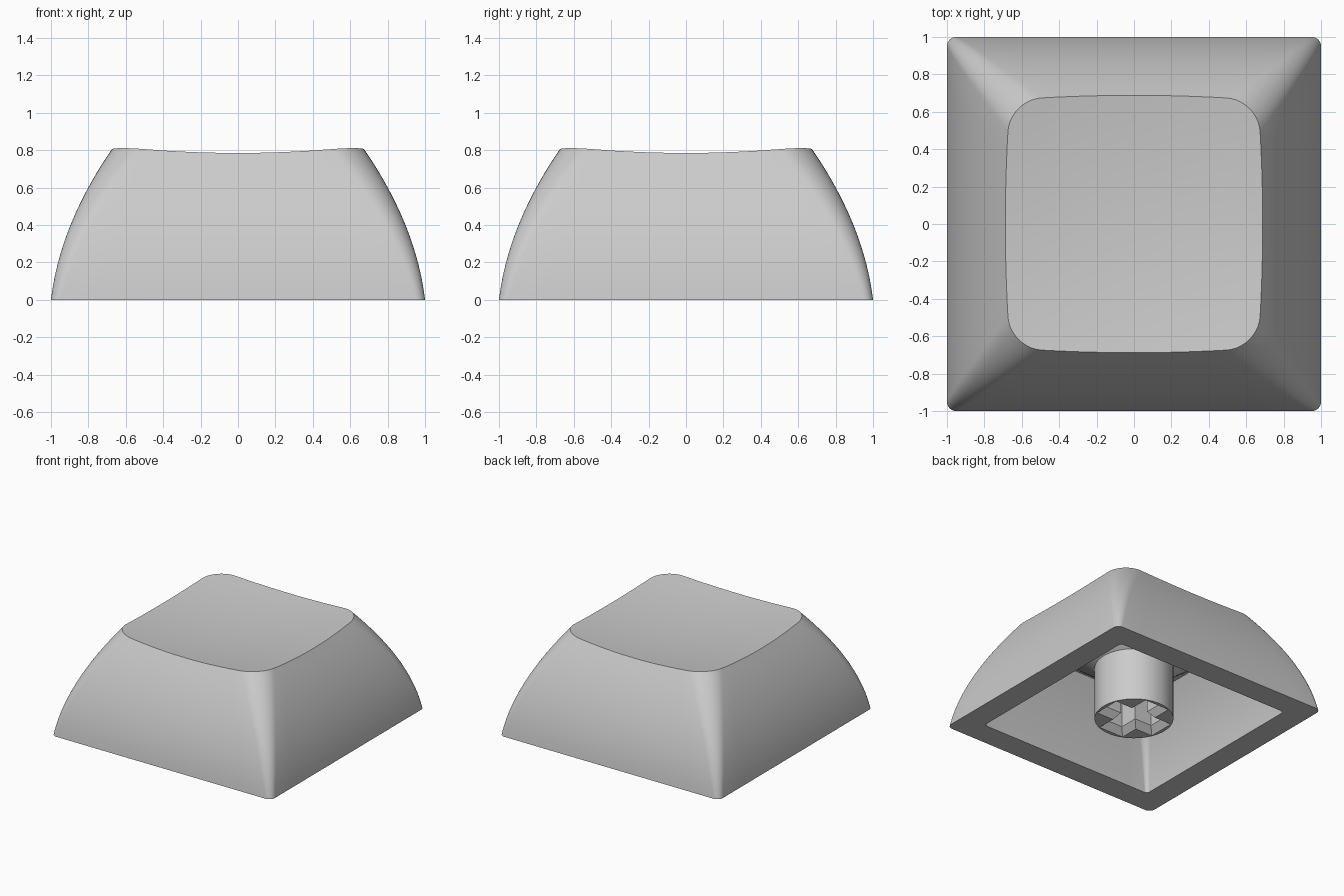
import bpy, bmesh
from math import cos, sin, pi
from mathutils import Vector

cube = bpy.data.objects.get("Cube")
if cube:
    bpy.data.objects.remove(cube, do_unlink=True)

gray = bpy.data.materials.new("light_gray_plastic")
gray.use_nodes = True
gray.diffuse_color = (0.6, 0.6, 0.6, 1)
gray.node_tree.nodes["Principled BSDF"].inputs["Base Color"].default_value = (0.6, 0.6, 0.6, 1)


def make_object(name, rings):
    """Closed solid lofted through rings of equal point count."""
    bm = bmesh.new()
    loops = [[bm.verts.new(p) for p in ring] for ring in rings]
    n = len(loops[0])
    for a, b in zip(loops, loops[1:]):
        for i in range(n):
            j = (i + 1) % n
            bm.faces.new((a[i], a[j], b[j], b[i]))
    bm.faces.new(loops[0])
    bm.faces.new(loops[-1])
    bmesh.ops.recalc_face_normals(bm, faces=bm.faces)
    mesh = bpy.data.meshes.new(name)
    bm.to_mesh(mesh)
    bm.free()
    mesh.materials.append(gray)
    obj = bpy.data.objects.new(name, mesh)
    bpy.context.collection.objects.link(obj)
    return obj


def smooth(obj):
    bpy.ops.object.select_all(action='DESELECT')
    obj.select_set(True)
    bpy.context.view_layer.objects.active = obj
    bpy.ops.object.shade_smooth_by_angle(angle=pi / 6)


def half_width(z):
    """Bulging side profile."""
    return 1 - 0.12 * z - 0.354 * z * z


def dish(x, y):
    """Shallow spherical top."""
    return 0.742 + 0.09 * (x * x + y * y)


def four_turns(local):
    """Repeat a quarter outline around the z axis."""
    return [(x * c - y * s, x * s + y * c)
            for c, s in ((1, 0), (0, 1), (-1, 0), (0, -1)) for x, y in local]


def rounded_square(w, r, arc=10, side=10):
    """Corner arcs joined by evenly divided straight sides."""
    local = [(w - r + r * cos(i / arc * pi / 2), w - r + r * sin(i / arc * pi / 2))
             for i in range(arc + 1)]
    local += [((w - r) * (1 - 2 * i / side), w) for i in range(1, side)]
    return four_turns(local)


def outer_ring(t):
    """Ring at fraction t of the way from the base to the dished rim."""
    zs = [t * 0.8] * len(rounded_square(1, 0.1))
    for _ in range(8):
        pts = [rounded_square(half_width(z), 0.05 + 0.13 * t)[i] for i, z in enumerate(zs)]
        zs = [t * dish(x, y) for x, y in pts]
    return [Vector((x, y, z)) for (x, y), z in zip(pts, zs)]


def inner_ring(z):
    return [Vector((x, y, z)) for x, y in
            rounded_square(half_width(z) - 0.2, 0.025 + 0.08 * z)]


def circle_ring(r, z, segments=64):
    return [Vector((r * cos(a), r * sin(a), z))
            for a in (i / segments * 2 * pi for i in range(segments))]


# Cap shell: flat ceiling, inner walls, base rim, outer walls, dished top
CEILING, STEPS = 0.637, 14
rings = [inner_ring(CEILING * (1 - i / STEPS)) for i in range(STEPS + 1)]
rings += [outer_ring(i / STEPS) for i in range(STEPS + 1)]
rim = rings[-1]
for f in (1 - i / 10 for i in range(1, 10)):
    rings.append([Vector((p.x * f, p.y * f, dish(p.x * f, p.y * f))) for p in rim])
smooth(make_object("cap_shell", rings))

# Stem: round post with a flared support that meets the ceiling
RADIUS, FLARE = 0.297, 0.436
stem = make_object("stem", [circle_ring(RADIUS, 0), circle_ring(RADIUS, FLARE),
                            circle_ring(RADIUS + 1.335 * (0.645 - FLARE), 0.645)])


# Cross-shaped socket with a bevelled mouth
def cross_ring(z, grow):
    arm, half = 0.226 + grow, 0.07 + grow
    return [Vector((x, y, z)) for x, y in
            four_turns([(arm, -half), (arm, half), (half, half)])]


cutter = make_object("socket_cutter", [cross_ring(-0.005, 0.046), cross_ring(0.055, 0),
                                       cross_ring(0.43, 0)])
cutter.hide_render = True

cut = stem.modifiers.new("socket", 'BOOLEAN')
cut.operation = 'DIFFERENCE'
cut.solver = 'EXACT'
cut.object = cutter
bpy.context.view_layer.objects.active = stem
bpy.ops.object.modifier_apply(modifier=cut.name)
bpy.data.objects.remove(cutter, do_unlink=True)
smooth(stem)
